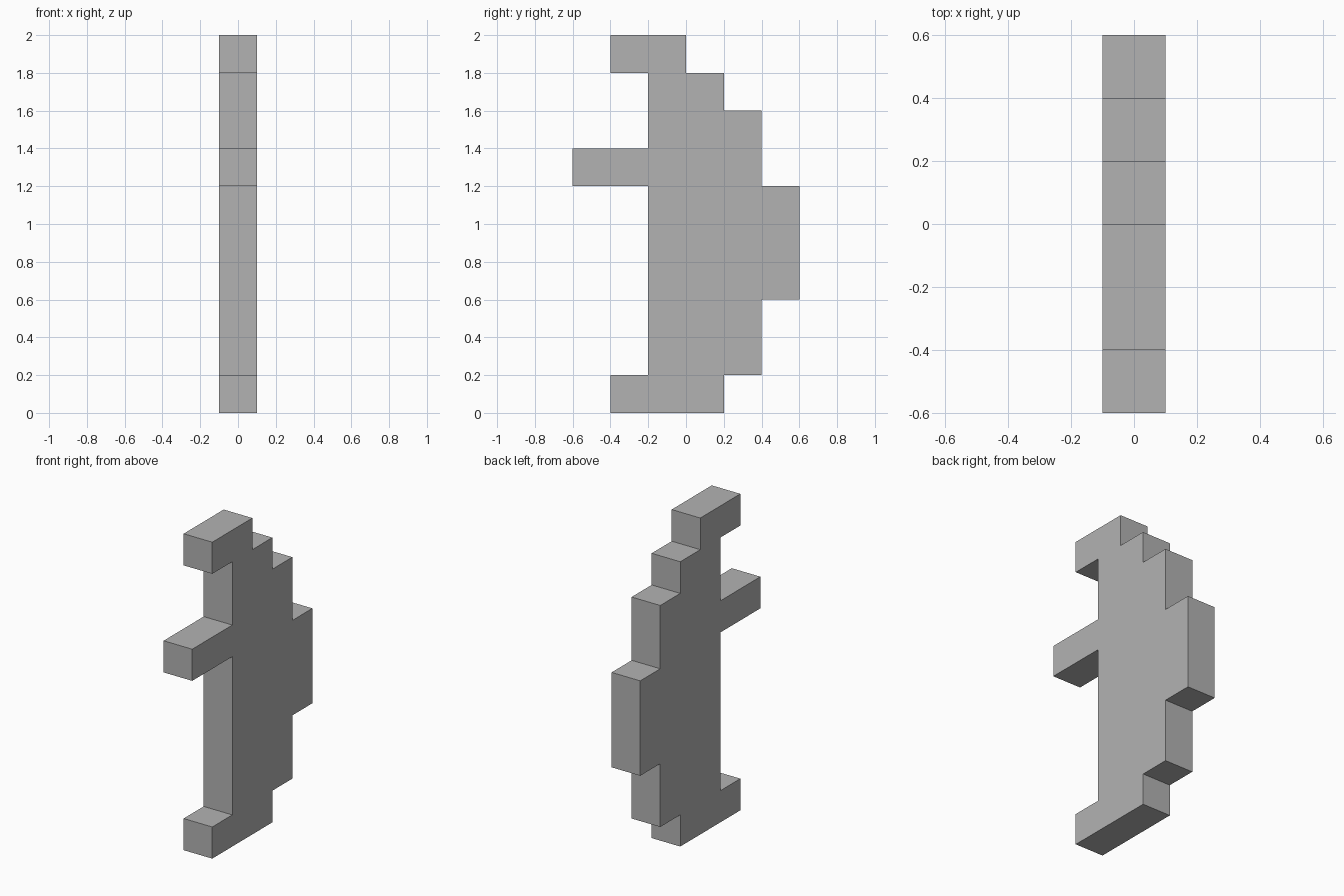
import bpy
import bmesh
from mathutils import Vector

default_cube = bpy.data.objects.get("Cube")
if default_cube:
    bpy.data.objects.remove(default_cube, do_unlink=True)

CELL = 0.2  # size of one block of the stepped outline


def make_material(name, colour):
    material = bpy.data.materials.new(name)
    material.use_nodes = True
    material.diffuse_color = colour
    material.node_tree.nodes["Principled BSDF"].inputs["Base Color"].default_value = colour
    return material


def extrude_outline(name, outline, thickness, material):
    """Extrude a closed (y, z) outline along x, centred on x = 0."""
    bm = bmesh.new()
    verts = [bm.verts.new((-thickness / 2, y * CELL, z * CELL)) for y, z in outline]
    face = bm.faces.new(verts)
    result = bmesh.ops.extrude_face_region(bm, geom=[face], use_keep_orig=True)
    moved = [g for g in result["geom"] if isinstance(g, bmesh.types.BMVert)]
    bmesh.ops.translate(bm, verts=moved, vec=Vector((thickness, 0, 0)))
    bmesh.ops.recalc_face_normals(bm, faces=bm.faces)
    mesh = bpy.data.meshes.new(name)
    bm.to_mesh(mesh)
    bm.free()
    mesh.materials.append(material)
    obj = bpy.data.objects.new(name, mesh)
    bpy.context.collection.objects.link(obj)
    return obj


# Stepped outline in whole blocks: base, back steps, top cap, front arm, foot
outline = [
    (-2, 0), (1, 0), (1, 1), (2, 1), (2, 3), (3, 3),
    (3, 6), (2, 6), (2, 8), (1, 8), (1, 9), (0, 9), (0, 10),
    (-2, 10), (-2, 9), (-1, 9),
    (-1, 7), (-3, 7), (-3, 6), (-1, 6),
    (-1, 1), (-2, 1),
]

grey = make_material("plain grey", (0.45, 0.45, 0.45, 1))
extrude_outline("stepped_block_body", outline, CELL, grey)
